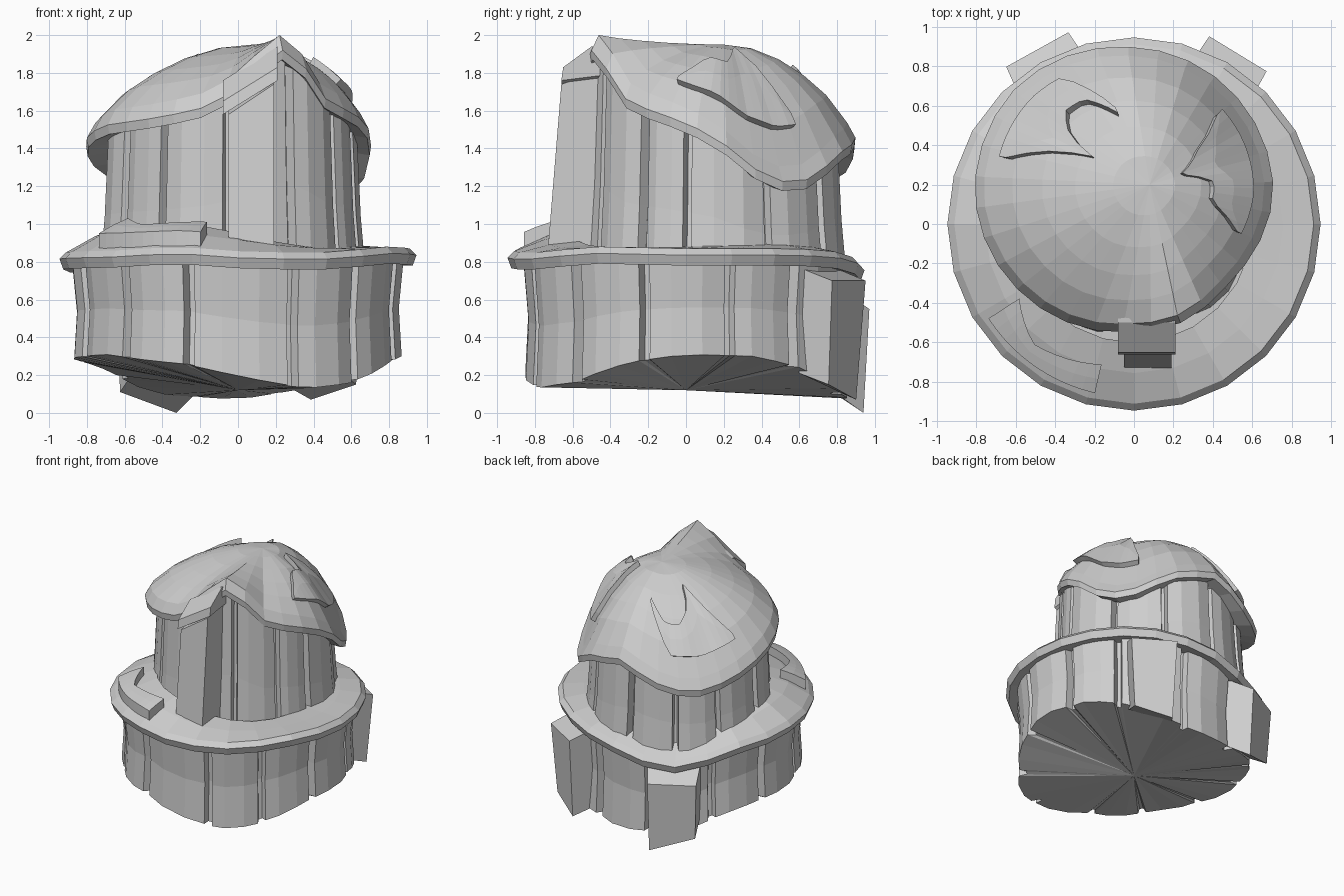
import bpy, bmesh
from math import sin, cos, pi, radians
from mathutils import Vector

if "Cube" in bpy.data.objects:
    bpy.data.objects.remove(bpy.data.objects["Cube"])

stone = bpy.data.materials.new("pale grey stone")
stone.use_nodes = True
GREY = (0.62, 0.62, 0.62, 1)
stone.diffuse_color = GREY
stone.node_tree.nodes["Principled BSDF"].inputs["Base Color"].default_value = GREY


def around(*pairs):
    """Periodic function of an angle in degrees, linear between the given points."""
    def value(a):
        a %= 360
        pts = [(pairs[-1][0] - 360, pairs[-1][1]), *pairs, (pairs[0][0] + 360, pairs[0][1])]
        for (a0, v0), (a1, v1) in zip(pts, pts[1:]):
            if a0 <= a <= a1:
                return v0 + (v1 - v0) * (a - a0) / (a1 - a0)
    return value


def polar(centre, a, r, z):
    return Vector((centre[0] + r * cos(radians(a)), centre[1] + r * sin(radians(a)), z))


def loft(name, rings, loop=False, tips=(None, None)):
    """Skin closed rings; close the ends with a fan to a tip or a flat face."""
    bm = bmesh.new()
    rows = [[bm.verts.new(p) for p in ring] for ring in rings]
    n = len(rows[0])
    pairs = list(zip(rows, rows[1:])) + ([(rows[-1], rows[0])] if loop else [])
    for lo, hi in pairs:
        for i in range(n):
            j = (i + 1) % n
            bm.faces.new((lo[i], lo[j], hi[j], hi[i]))
    if not loop:
        for row, tip in zip((rows[0], rows[-1]), tips):
            if tip is None:
                bm.faces.new(row)
            else:
                v = bm.verts.new(tip)
                for i in range(n):
                    bm.faces.new((row[i], row[(i + 1) % n], v))
    bmesh.ops.recalc_face_normals(bm, faces=bm.faces[:])
    mesh = bpy.data.meshes.new(name)
    bm.to_mesh(mesh)
    bm.free()
    mesh.materials.append(stone)
    obj = bpy.data.objects.new(name, mesh)
    bpy.context.collection.objects.link(obj)
    return obj


def panelled(starts):
    """Angles and radius steps of a drum clad in panels with narrow grooves."""
    out = []
    for k, a in enumerate(starts):
        end = starts[(k + 1) % len(starts)]
        end += 360 if end < a else 0
        lift = 0.015 * (k % 2)
        out += [(a, -0.05), (a + 2, -0.05), (a + 3, lift)]
        out += [(a + (end - a) * f, lift + 0.015) for f in (0.35, 0.7)]
        out.append((end - 1, 0.01))
    return out


# Brim heights, shared with the lower drum
ORIGIN = (0, 0)
brim_z = around((0, .79), (40, .79), (65, .77), (90, .71), (112, .62), (122, .62), (150, .74),
                (180, .77), (225, .78), (250, .8), (275, .77), (300, .77), (330, .8))
brim_top = around((0, .88), (45, .9), (90, .89), (115, .84), (180, .99), (225, 1.0),
                  (260, .98), (290, .9), (320, .87))

# Lower drum with a saddle-shaped underside
base_z = around((0, .31), (25, .3), (45, .24), (65, .13), (90, .07), (120, .1), (150, .25),
                (180, .29), (215, .31), (250, .26), (275, .18), (295, .13), (315, .16), (340, .27))
cladding = panelled([15, 41, 75, 105, 137, 165, 195, 225, 251, 289, 316, 344])
rings = []
for f, r in ((0, .84), (.5, .825), (1, .85)):
    rings.append([polar(ORIGIN, a, r + d, base_z(a) * (1 - f) + (brim_z(a) + .02) * f)
                  for a, d in cladding])
loft("lower_drum", rings, tips=(Vector((0, 0, .12)), Vector((0, 0, .8))))


# Brim
def brim_surface(a, t):
    z = brim_z(a) + .08
    return polar(ORIGIN, a, .91 - .31 * t, z + (brim_top(a) - z) * t ** .7)


angles = range(0, 360, 15)
rings = [[polar(ORIGIN, a, .78, brim_z(a) + .01) for a in angles],
         [polar(ORIGIN, a, .925, brim_z(a) - .01) for a in angles],
         [polar(ORIGIN, a, .945, brim_z(a) + .045) for a in angles]]
rings += [[brim_surface(a, t) for a in angles] for t in (0, .5, 1)]
loft("brim", rings, loop=True)

# Cap: rim height rises to a peak at the front
CAP = (-.04, .15)
APEX = Vector((.08, .2, 1.95))
rim_z = around((0, 1.42), (15, 1.25), (30, 1.17), (45, 1.19), (60, 1.32), (90, 1.41), (120, 1.23),
               (140, 1.22), (160, 1.3), (180, 1.39), (205, 1.47), (230, 1.5), (255, 1.55),
               (270, 1.64), (282, 1.77), (289, 1.87), (297, 1.87), (306, 1.76), (318, 1.6), (340, 1.52))
rim_r = around((0, .74), (45, .74), (90, .74), (135, .77), (180, .76), (225, .72),
               (270, .69), (293, .7), (320, .68))


def cap_surface(a, t):
    edge = polar(CAP, a, rim_r(a) * .95, rim_z(a) + .13)
    p = edge.lerp(APEX, t)
    p.z = edge.z + (APEX.z - edge.z) * sin(pi / 2 * t) ** .78
    return p


angles = [12 * k + 5 for k in range(30)]
rings = [[polar(CAP, a, rim_r(a) * .85, rim_z(a) + .02) for a in angles],
         [polar(CAP, a, rim_r(a), rim_z(a)) for a in angles],
         [polar(CAP, a, rim_r(a) * 1.01, rim_z(a) + .05) for a in angles]]
rings += [[cap_surface(a, t) for a in angles] for t in (0, .17, .35, .55, .78)]
loft("cap", rings, tips=(Vector((0, .15, 1.5)), APEX))

# Upper drum, tucked up under the cap
NECK = (-.035, .145)
cladding = panelled([25, 58, 92, 122, 150, 182, 210, 236, 267, 297, 325, 347])
rings = []
for f, r in ((0, .68), (.4, .655), (1, .635)):
    rings.append([polar(NECK, a, r + d, .75 * (1 - f) + (rim_z(a) + .05) * f) for a, d in cladding])
loft("upper_drum", rings, tips=(None, Vector((0, .15, 1.6))))


def plate(name, surface, start, end, inner, outer, thick, core=None, steps=10):
    """Raised plate that follows a surface between two angles."""
    sections = []
    for k in range(steps + 1):
        a = start + (end - start) * k / steps
        spots = [surface(a, outer(a) + (inner(a) - outer(a)) * f) for f in (0, .5, 1)]
        out = [(p - core).normalized() if core else Vector((0, 0, 1)) for p in spots]
        sections.append([p + d * thick for p, d in zip(spots, out)]
                        + [p - d * .06 for p, d in reversed(list(zip(spots, out)))])
    return loft(name, sections)


# Raised plates on the cap and brim
core = Vector((0, .15, 1.15))
plate("cap_plate_left", cap_surface, -20, 42,
      around((6, .47), (18, .74), (33, .52), (42, .2), (340, .18), (351, .47)),
      around((42, .14), (340, .14)), .035, core, 14)
plate("cap_plate_right", cap_surface, 104, 164,
      around((104, .46), (118, .3), (130, .3), (140, .42), (147, .62), (155, .38), (164, .14)),
      around((104, .42), (120, .1), (164, .1)), .035, core, 14)
plate("brim_plate", brim_surface, 213, 257,
      around((213, .7), (230, .38), (257, .58)), around((213, .1)), .065)


def slab(name, angle, corners, tilt):
    """Leaning block; corners are (radius, half width, height) from inner foot round to inner top."""
    along = polar(ORIGIN, angle + 90, 1, 0)
    ends = [[polar(ORIGIN, angle, r, z + side * tilt * (z < .4)) + along * w * side
             for r, w, z in corners] for side in (-1, 1)]
    return loft(name, ends)


# Slabs leaning on the back, and the pier under the front peak
slab("back_slab_left", 58.6, [(.8, .16, .17), (.97, .14, .11), (1.01, .17, .7), (.78, .18, .78)], -.04)
slab("back_slab_right", 119, [(.8, .19, .16), (.98, .17, .055), (1.01, .18, .55), (.78, .2, .68)], .055)


def pier(name, x0, x1, profile, slope):
    return loft(name, [[Vector((x, y, z + s * slope * (z > 1.2))) for y, z in profile]
                       for x, s in ((x0, -1), (x1, 1))])


pier("front_pier", -.05, .19, [(-.4, .85), (-.73, .88), (-.66, 1.66), (-.4, 1.74)], .08)
pier("pier_cap", -.08, .21, [(-.42, 1.7), (-.66, 1.67), (-.65, 1.74), (-.5, 1.85), (-.4, 1.85)], .09)
